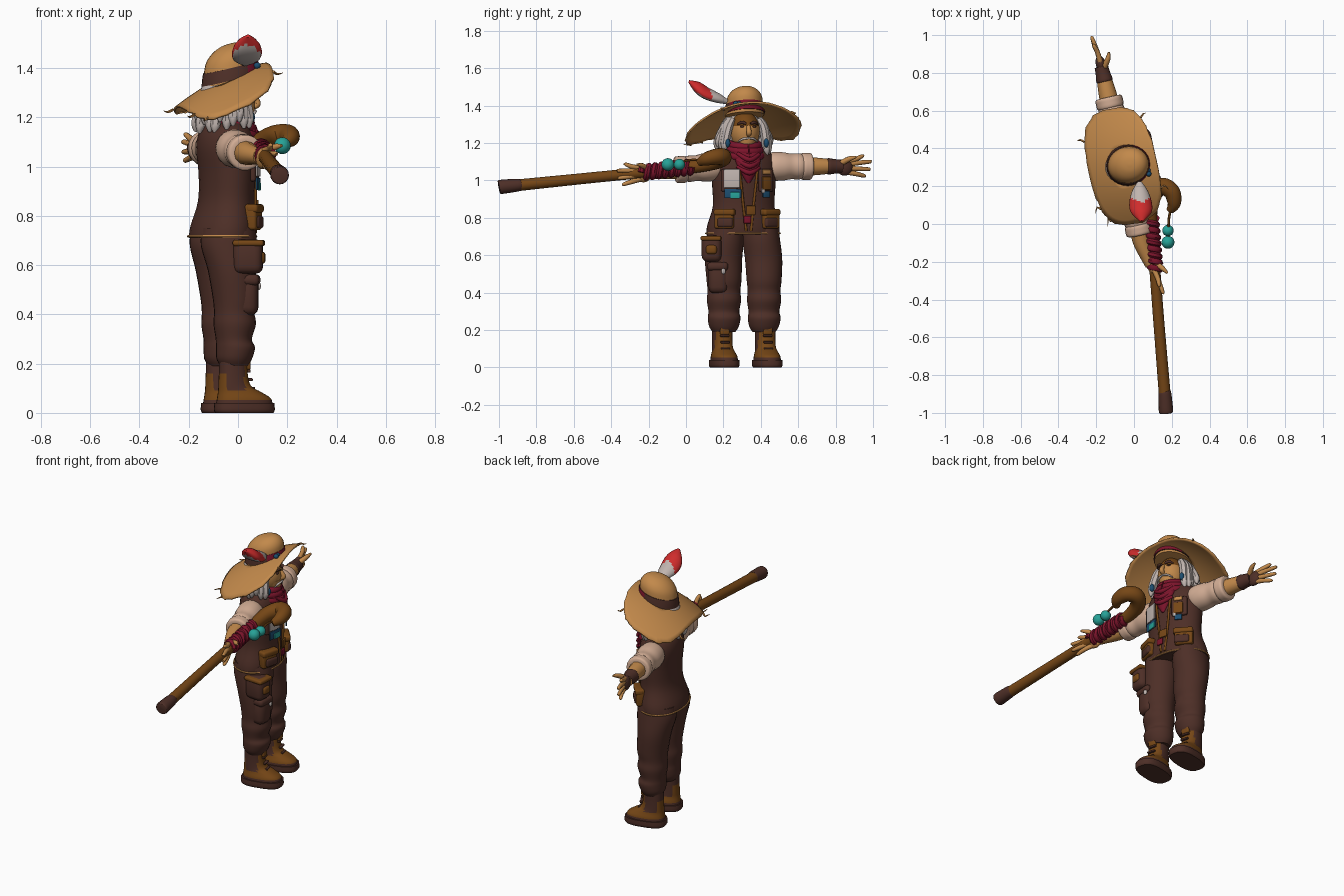
import bpy, bmesh, math, random
from mathutils import Vector, Matrix

random.seed(4)
cube = bpy.data.objects.get("Cube")
if cube:
    bpy.data.objects.remove(cube)


def material(name, *rgb):
    m = bpy.data.materials.new(name)
    m.use_nodes = True
    m.diffuse_color = (*rgb, 1)
    m.node_tree.nodes["Principled BSDF"].inputs["Base Color"].default_value = (*rgb, 1)
    return m


STRAW = material("straw and skin", .54, .25, .07)
DARK = material("dark brown cloth", .075, .028, .02)
LEATHER = material("tan leather", .18, .062, .008)
LINEN = material("pale linen", .65, .42, .3)
GREY = material("grey hair", .53, .46, .43)
RED = material("bright red", .62, .025, .025)
CRIMSON = material("crimson cloth", .2, .007, .024)
TEAL = material("teal bead", .02, .36, .31)
BLUE = material("blue patch", .012, .075, .16)

# The body is turned a little; hand-held things use plain world space
BODY = Matrix.Translation((-.04, .31, 0)) @ Matrix.Rotation(math.radians(13), 4, "Z")
WORLD = Matrix()


def finish(name, bm, mats, space, rule=None):
    mats = mats if isinstance(mats, list) else [mats]
    bmesh.ops.recalc_face_normals(bm, faces=bm.faces)
    if rule:
        for f in bm.faces:
            f.material_index = rule(f.calc_center_median())
    me = bpy.data.meshes.new(name)
    bm.to_mesh(me)
    bm.free()
    ob = bpy.data.objects.new(name, me)
    bpy.context.collection.objects.link(ob)
    ob.matrix_world = space
    for m in mats:
        me.materials.append(m)
    bpy.ops.object.select_all(action="DESELECT")
    ob.select_set(True)
    bpy.context.view_layer.objects.active = ob
    bpy.ops.object.shade_smooth_by_angle(angle=math.radians(50))
    return ob


def spline(rows, steps=4):
    """Smooth rows of numbers with a Catmull-Rom curve."""
    p = [rows[0], *rows, rows[-1]]
    out = []
    for a, b, c, d in zip(p, p[1:], p[2:], p[3:]):
        for i in range(steps):
            t = i / steps
            out.append([.5 * (2*y + (z-x)*t + (2*x-5*y+4*z-w)*t*t + (3*y-x-3*z+w)*t**3)
                        for x, y, z, w in zip(a, b, c, d)])
    return out + [list(rows[-1])]


def skin(name, rings, mats, space, rule=None):
    bm = bmesh.new()
    loops = [[bm.verts.new(v) for v in r] for r in rings]
    n = len(loops[0])
    for a, b in zip(loops, loops[1:]):
        for i in range(n):
            bm.faces.new((a[i], a[(i+1) % n], b[(i+1) % n], b[i]))
    bm.faces.new(loops[0])
    bm.faces.new(loops[-1])
    return finish(name, bm, mats, space, rule)


def tube(name, rows, mats, space=BODY, n=12, steps=4):
    """Sweep a circle along rows of x, y, z, radius."""
    rows = spline(rows, steps)
    pts = [Vector(r[:3]) for r in rows]
    rings, q, last = [], None, None
    for i, p in enumerate(pts):
        t = (pts[min(i+1, len(pts)-1)] - pts[max(i-1, 0)]).normalized()
        q = last.rotation_difference(t) @ q if last else t.to_track_quat("Z", "Y")
        last = t
        rad = max(rows[i][3], .001)
        rings.append([p + q @ Vector((rad * math.cos(k*math.tau/n), rad * math.sin(k*math.tau/n), 0))
                      for k in range(n)])
    return skin(name, rings, mats, space)


def curve(v, power):
    return math.copysign(abs(v) ** power, v)


def loft(name, rows, mats, n=28, tilt=0, power=1, rule=None):
    """Stack ovals given as x, y, z, x radius, y radius."""
    rings = []
    for x, y, z, rx, ry in spline(rows):
        ring = []
        for k in range(n):
            a = k * math.tau / n
            dx = rx * curve(math.cos(a), power)
            ring.append((x + dx, y + ry * curve(math.sin(a), power), z + tilt * dx))
        rings.append(ring)
    return skin(name, rings, mats, BODY, rule)


def ball(name, c, r, mats, space=BODY, rule=None):
    bm = bmesh.new()
    bmesh.ops.create_uvsphere(bm, u_segments=20, v_segments=12, radius=1)
    bmesh.ops.transform(bm, verts=bm.verts, matrix=Matrix.Translation(c) @ Matrix.Diagonal((*r, 1)))
    return finish(name, bm, mats, space, rule)


def box(name, c, s, mats, bevel=.012, turn=0):
    bm = bmesh.new()
    bmesh.ops.create_cube(bm, size=1)
    bmesh.ops.scale(bm, vec=s, verts=bm.verts)
    bmesh.ops.bevel(bm, geom=bm.edges[:], offset=min(bevel, min(s) * .4), segments=3, profile=.5,
                    affect="EDGES")
    bmesh.ops.transform(bm, verts=bm.verts, matrix=Matrix.Translation(c) @ Matrix.Rotation(turn, 4, "Z"))
    return finish(name, bm, mats, BODY)


# Vest, with the front surface reused to seat pockets and patches
VEST = [(-.025, 0, .71, .132, .2), (-.02, 0, .76, .13, .195), (-.008, 0, .86, .112, .168),
        (-.005, 0, .97, .112, .172), (-.01, 0, 1.08, .117, .175), (-.01, 0, 1.15, .1, .145),
        (0, 0, 1.19, .06, .075)]
loft("vest", VEST, DARK)


def front(l, z):
    for a, b in zip(VEST, VEST[1:]):
        if z <= b[2]:
            t = (z - a[2]) / (b[2] - a[2])
            x, _, _, rx, ry = [p + (q - p) * t for p, q in zip(a, b)]
            return x + rx * math.sqrt(max(0, 1 - (l / ry) ** 2))


def lean(l):
    return math.atan2(l * .6, .14)


hem = [(-.025 + .134 * math.cos(k*math.tau/24), .202 * math.sin(k*math.tau/24), .717, .005) for k in range(25)]
tube("vest_hem", hem, STRAW, n=6, steps=1)
for side, word in ((-1, "right"), (1, "left")):
    tube(word + "_vest_edge", [(front(.025, z) + .002, side * (.012 + (z - .72) * .11), z, .007)
                              for z in (.73, .82, .92, 1.02, 1.12)], LEATHER, n=8)
    l = side * .125
    box(word + "_vest_pocket", (front(l, .795), l, .795), (.05, .105, .105), LEATHER, turn=lean(l))
    box(word + "_pocket_panel", (front(l, .775) + .018, l, .775), (.03, .085, .05), DARK, turn=lean(l))
    box(word + "_pocket_flap", (front(l, .83) + .012, l, .83), (.05, .115, .035), LEATHER, turn=lean(l))
    l = side * .1
    box(word + "_chest_pocket", (front(l, 1.0), l, 1.0), (.024, .09, .12), DARK, turn=lean(l))
PATCHES = [("grey", GREY, -.09, 1.01, .085, .1), ("blue", BLUE, -.085, .93, .09, .05),
           ("teal", TEAL, -.075, .92, .05, .035), ("straw", STRAW, .1, 1.045, .05, .025),
           ("leather", LEATHER, .1, .985, .055, .07), ("blue_small", BLUE, .1, .925, .045, .035),
           ("grey_button", GREY, .08, .945, .02, .025), ("crimson", CRIMSON, -.01, .79, .04, .04),
           ("leather_low", LEATHER, .01, .84, .05, .05)]
for word, mat, l, z, w, h in PATCHES:
    lift = .018 if mat == TEAL else .014
    box(word + "_patch", (front(l, z) + lift, l, z), (.009, w, h), mat, .004, lean(l))

for side, word in ((-1, "right"), (1, "left")):
    # Trouser legs with bunched knees and cuffs
    c = side * .11
    loft(word + "_trouser_leg", [
        (0, c, .19, .055, .062), (0, c, .22, .072, .08), (.005, c, .265, .079, .088), (-.002, c, .3, .073, .083),
        (.002, c, .36, .086, .092), (0, c, .41, .082, .088), (.002, c, .47, .09, .094), (-.01, c, .58, .098, .1),
        (-.02, side * .1, .68, .115, .1), (-.02, side * .1, .75, .11, .09)], DARK, n=22)
    # Boots: sole, foot with dark sides, laces, tongue
    b = side * .118
    loft(word + "_boot_sole", [(.04, b, 0, .118, .068), (.04, b, .012, .124, .074), (.04, b, .04, .122, .074)],
         DARK, power=.75)
    loft(word + "_boot_foot", [(.04, b, .035, .116, .068), (.038, b, .06, .11, .066), (.02, b, .085, .088, .058),
                               (0, b, .11, .066, .054), (-.006, b, .16, .058, .053), (-.006, b, .23, .056, .055)],
         [LEATHER, DARK], power=.85,
         rule=lambda p: int(p.z < .055 or (p.z > .09 and -.045 < p.x < .03) or (p.z > .165 and p.x < .03)))
    for z in (.1, .135, .17):
        box(word + "_boot_lace", (.054 + (.17 - z) * .25, b, z), (.016, .05, .012), DARK, .004)
    box(word + "_boot_tongue", (.05, b, .2), (.025, .05, .05), LEATHER, .008)

    # Arm: rolled sleeve, forearm, spread fingers
    drop, reach = (.035, .25) if side < 0 else (0, 0)

    def arm(l, z=1.075, f=-.012):
        return f + reach * max(0, l - .45), side * l, z - drop * max(0, l - .15) / .4

    tube(word + "_sleeve", [(*arm(l), r) for l, r in ((.1, .05), (.15, .075), (.21, .077), (.26, .069), (.3, .071),
                                                      (.325, .064))], LINEN, n=18)
    tube(word + "_sleeve_roll", [(*arm(l), r) for l, r in ((.31, .05), (.32, .07), (.345, .073), (.37, .069),
                                                           (.375, .04))], LINEN, n=18)
    tube(word + "_forearm", [(*arm(l), r) for l, r in ((.35, .05), (.42, .045), (.5, .036), (.54, .034))], STRAW)
    ball(word + "_palm", arm(.555, 1.07), (.026, .045, .045), DARK if side > 0 else STRAW)
    for tip_l, tip_z, base_z in ((.665, 1.13, 1.1), (.705, 1.1, 1.085), (.7, 1.06, 1.065), (.675, 1.025, 1.045)):
        tube(word + "_finger", [(*arm(.565, base_z), .014), (*arm(.62, (base_z + tip_z) / 2, -.015), .013),
                                (*arm(tip_l - .01, tip_z, -.025), .01), (*arm(tip_l, tip_z, -.026), .004)],
             STRAW, n=8)
    tube(word + "_thumb", [(*arm(.53, 1.09, 0), .016), (*arm(.57, 1.115, .03), .014),
                           (*arm(.605, 1.125, .045), .006)], STRAW, n=8)

# Fingerless glove on the free hand
tube("left_glove_cuff", [(-.012, l, 1.075, r) for l, r in ((.455, .036), (.465, .044), (.5, .039), (.54, .036))],
     DARK)

# Belt pouch and thigh pocket on the right side
box("belt_pouch", (.04, -.185, .635), (.12, .105, .14), DARK, .03, -.3)
box("belt_pouch_flap", (.043, -.188, .69), (.126, .11, .025), LEATHER, .012, -.3)
box("belt_pouch_panel", (.06, -.19, .63), (.1, .06, .05), LEATHER, .016, -.3)
box("thigh_pocket", (.035, -.148, .475), (.11, .105, .16), DARK, .035, -.3)
box("thigh_pocket_flap", (.037, -.15, .54), (.118, .112, .045), DARK, .018, -.3)
ball("thigh_pocket_button", (.097, -.135, .515), (.008, .012, .016), GREY)

# Head and face, shaded dark around the brow
ball("head", (.025, 0, 1.265), (.085, .078, .105), [STRAW, LEATHER], rule=lambda p: int(p.z > 1.3))
loft("jaw", [(.04, 0, 1.165, .03, .025), (.045, 0, 1.185, .055, .045), (.035, 0, 1.24, .075, .068)], STRAW)
tube("neck", [(0, 0, 1.12, .055), (.01, 0, 1.22, .055)], STRAW)
tube("nose", [(.105, 0, 1.29, .01), (.12, 0, 1.265, .013), (.12, 0, 1.252, .014), (.105, 0, 1.24, .01)], STRAW)
for s in (-1, 1):
    ball("eye", (.098, s * .032, 1.288), (.008, .014, .006), DARK)
    tube("eyebrow", [(.107, s * .012, 1.303, .006), (.1, s * .035, 1.31, .009), (.084, s * .055, 1.3, .004)], DARK)
    tube("moustache", [(.114, 0, 1.226, .005), (.105, s * .03, 1.222, .006), (.088, s * .055, 1.205, .003)], GREY)
    ball("earring", (.072, s * .106, 1.2), (.015, .014, .024), BLUE)

# Hair: a back mass with thick hanging locks
ball("hair_mass", (-.03, 0, 1.27), (.09, .1, .11), GREY)
for i in range(22):
    a = math.radians(62 + 236 * i / 21)
    x, y, out = math.cos(a), math.sin(a), random.uniform(.118, .145)
    z = random.uniform(1.13, 1.19)
    tube("hair_lock", [(.08 * x, .08 * y, 1.33, .018), (.098 * x, .11 * y, 1.28, .024),
                       (out * x * .92, out * y, z + .04, .022), (out * x * .95, out * y * 1.04, z, .006)], GREY, n=7)

# Scarf: stacked wraps and a hanging fold
for z, r in ((1.135, .09), (1.165, .082), (1.19, .072)):
    tube("scarf_wrap", [(.015 + r * math.cos(k*math.tau/16), r * math.sin(k*math.tau/16),
                         z - .012 * math.cos(k*math.tau/16), .023) for k in range(17)], CRIMSON, n=10, steps=2)
loft("scarf_drape", [(.105, 0, .985, .008, .008), (.105, 0, 1.03, .022, .035), (.098, 0, 1.09, .032, .065),
                     (.08, 0, 1.15, .035, .075)], CRIMSON)
for z in (1.04, 1.075, 1.11):
    tube("scarf_fold", [(.1, -.06, z + .035, .01), (.132, 0, z, .014), (.1, .06, z + .03, .01)], CRIMSON, n=8)


# Hat: sagging wide brim, crown, band and feather
def brim_z(f, l):
    return 1.362 + .45 * (f + .02) - .8 * f * f - 1.1 * l * l + .04 * l


bm = bmesh.new()
rows = []
for j in range(9):
    t = .3 + .7 * j / 8
    ring = []
    for k in range(64):
        a = k * math.tau / 64
        e = t * (random.uniform(.985, 1.015) if j == 8 else 1)
        f = -.02 + .182 * e * curve(math.cos(a), .7)
        l = .312 * e * curve(math.sin(a), .7)
        ring.append(bm.verts.new((f, l, brim_z(f, l))))
    rows.append(ring)
for a, b in zip(rows, rows[1:]):
    for k in range(64):
        bm.faces.new((a[k], a[(k+1) % 64], b[(k+1) % 64], b[k]))
brim = finish("hat_brim", bm, STRAW, BODY)
brim.modifiers.new("thickness", "SOLIDIFY").thickness = .01
loft("hat_crown", [(.01, 0, 1.345, .114, .106), (.01, 0, 1.39, .11, .099), (.013, 0, 1.44, .103, .094),
                   (.016, 0, 1.475, .08, .074), (.018, 0, 1.496, .045, .04), (.018, 0, 1.502, .006, .006)],
     STRAW, tilt=.2)
loft("hat_band", [(.01, 0, 1.355, .118, .11), (.01, 0, 1.38, .116, .106), (.01, 0, 1.405, .112, .101)],
     [DARK, CRIMSON], tilt=.25, rule=lambda p: int(p.x > .06))
for l in (-.07, -.05):
    ball("hat_band_bead", (.105, l, 1.41), (.014, .014, .014), BLUE)
for a in (-2.6, -2.2, 2.7, -.4, .7):
    f, l = -.02 + .182 * curve(math.cos(a), .7), .312 * curve(math.sin(a), .7)
    z = brim_z(f, l)
    tube("frayed_straw", [(f, l, z, .006), (f + .02 * math.cos(a), l + .015, z - .01, .005),
                          (f + .04 * math.cos(a), l + .03 * math.sin(a), z - .005, .001)], STRAW, n=5, steps=2)
feather = [(.03, .22, 1.42, .014, .012), (.032, .17, 1.44, .044, .024), (.035, .11, 1.465, .06, .03),
           (.038, .06, 1.498, .054, .028), (.04, .015, 1.53, .01, .006)]
rings = [[(x + rx * math.cos(k*math.tau/16), y + .4 * rz * math.sin(k*math.tau/16),
           z + rz * math.sin(k*math.tau/16) - 4 * (rx * math.cos(k*math.tau/16)) ** 2) for k in range(16)]
         for x, y, z, rx, rz in spline(feather, 6)]
skin("feather", rings, [GREY, RED], WORLD,
     lambda p: int(p.y < .11 + abs(p.x - .036) * .6 and p.z > 1.512 - .56 * p.y - 4 * (p.x - .036) ** 2))

# Crook staff with cap, cloth binding, cord and beads
tube("staff", [(.17, -.99, .965, .032), (.13, -.5, 1.015, .029), (.1, -.1, 1.055, .03), (.088, .05, 1.075, .035),
               (.1, .15, 1.1, .043), (.15, .198, 1.122, .046), (.2, .17, 1.128, .044), (.212, .11, 1.115, .036),
               (.19, .07, 1.095, .02)], LEATHER, WORLD, n=16, steps=6)
tube("staff_cap", [(.17, -1, .964, .034), (.169, -.985, .966, .038), (.164, -.9, .975, .034),
                   (.162, -.885, .977, .03)], DARK, WORLD, n=16)
coil = []
for k in range(97):
    t, a = k / 96, k * math.tau / 12
    coil.append((.112 - .022 * t + .028 * math.cos(a), -.24 + .27 * t, 1.042 + .03 * t + .03 * math.sin(a), .018))
tube("staff_binding", coil, CRIMSON, WORLD, n=7, steps=1)
tube("bead_cord", [(.2, .09, 1.1, .007), (.185, .03, 1.11, .007), (.18, -.1, 1.08, .007)], LEATHER, WORLD, n=6)
for y, r in ((-.035, .03), (-.097, .034)):
    ball("bead", (.18, y, 1.085), (r, r, r), TEAL, WORLD)
